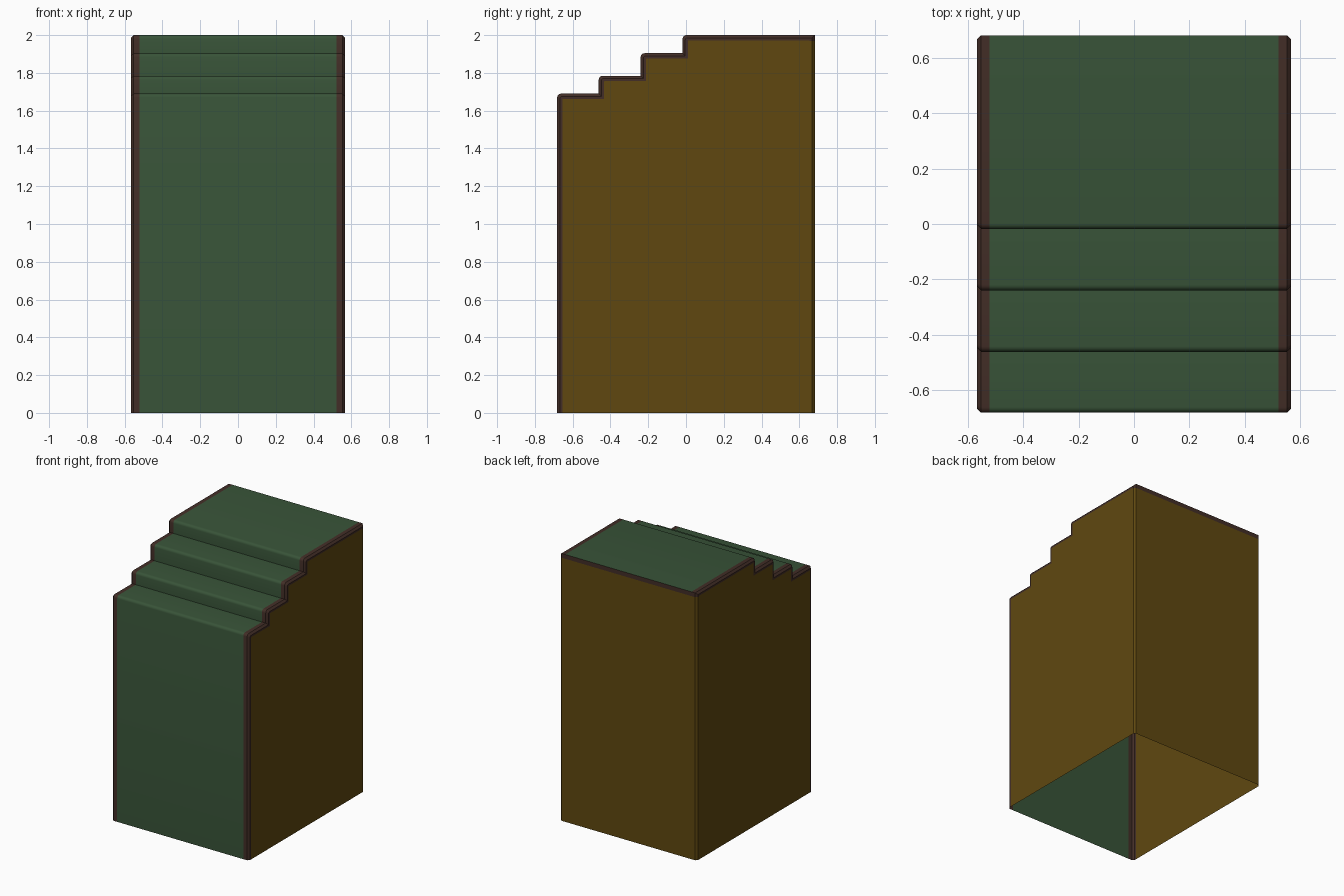
import bpy, bmesh, math
from mathutils import Vector

if "Cube" in bpy.data.objects:
    bpy.data.objects.remove(bpy.data.objects["Cube"])


def material(name, rgb):
    m = bpy.data.materials.new(name)
    m.diffuse_color = (*rgb, 1.0)
    m.use_nodes = True
    m.node_tree.nodes["Principled BSDF"].inputs["Base Color"].default_value = m.diffuse_color
    return m


GREEN, TRIM, WALL = 0, 1, 2
mats = [material("dark green", (0.040, 0.088, 0.040)),
        material("dark red brown", (0.055, 0.027, 0.020)),
        material("ochre brown", (0.115, 0.064, 0.005))]

# Stepped side profile (y, z) from front bottom, over the steps, to back bottom
profile = [(-.682, 0), (-.682, 1.69), (-.462, 1.69), (-.462, 1.784), (-.24, 1.784),
           (-.24, 1.904), (-.018, 1.904), (-.018, 2.0), (.682, 2.0), (.682, 1.968), (.682, 0)]
rounded = {1, 3, 5, 7}          # step noses
P = [Vector(p) for p in profile]
N = [Vector((b.y - a.y, a.x - b.x)).normalized() for a, b in zip(P, P[1:])]


def ring(offset, radius, segs=4):
    """Profile shifted inwards by offset, with rounded step noses."""
    pts = []
    for i, p in enumerate(P):
        shift = N[max(i - 1, 0)].copy()
        if 0 < i < len(N) and N[i].dot(N[i - 1]) < 0.5:
            shift += N[i]
        q = p + shift * offset
        if i in rounded:
            centre = q + Vector((radius, -radius))
            for k in range(segs + 1):
                a = math.radians(180 - 90 * k / segs)
                pts.append(centre + radius * Vector((math.cos(a), math.sin(a))))
        else:
            pts.append(q)
    return pts


# Cross-section rings: (half width, inward offset, nose radius)
sections = [(.522, 0, .02), (.553, 0, .02), (.567, .014, .012), (.567, .028, .005)]
bm = bmesh.new()


def make_ring(x, offset, radius):
    return [bm.verts.new((x, p.x, p.y)) for p in ring(offset, radius)]


rings = [make_ring(-s[0], s[1], s[2]) for s in reversed(sections)]
rings += [make_ring(*s) for s in sections]
middle = len(sections) - 1
for r, (A, B) in enumerate(zip(rings, rings[1:])):
    last = len(A) - 2
    for i in range(last + 1):
        f = bm.faces.new((A[i], B[i], B[i + 1], A[i + 1]))
        if i == last:                      # back wall
            f.material_index = WALL
        elif i == last - 1 or r != middle:  # back lip and side borders
            f.material_index = TRIM
        else:
            f.material_index = GREEN

# Side walls (the bottom stays open)
for R in (rings[0], rings[-1]):
    bm.faces.new(R).material_index = WALL
bmesh.ops.recalc_face_normals(bm, faces=bm.faces)
if sum(f.normal.z * f.calc_area() for f in bm.faces) < 0:
    bmesh.ops.reverse_faces(bm, faces=bm.faces)

mesh = bpy.data.meshes.new("stepped_cabinet")
bm.to_mesh(mesh)
bm.free()
for m in mats:
    mesh.materials.append(m)
obj = bpy.data.objects.new("stepped_cabinet", mesh)
bpy.context.collection.objects.link(obj)
bpy.context.view_layer.objects.active = obj
obj.select_set(True)
bpy.ops.object.shade_smooth_by_angle(angle=math.radians(30))
